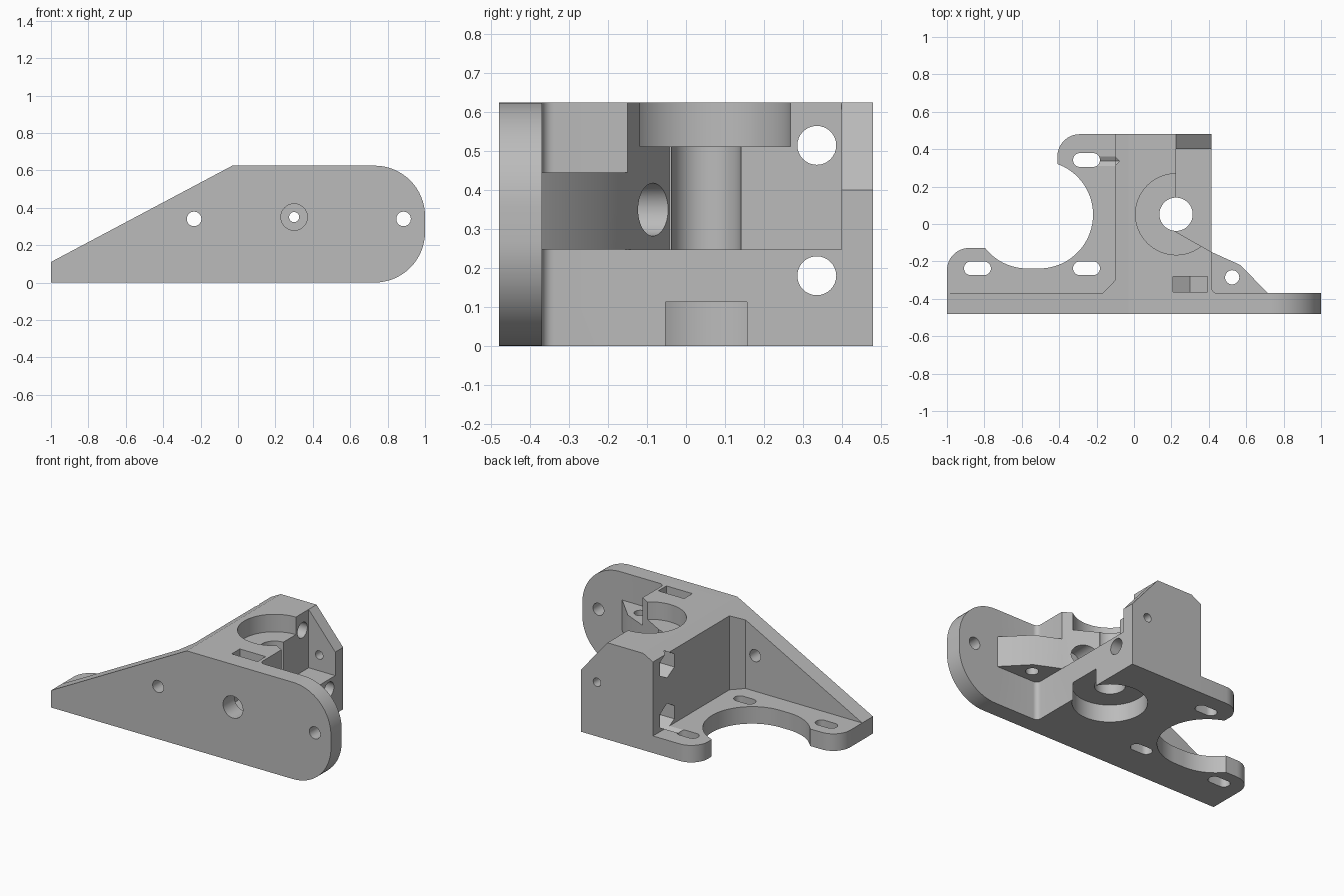
import bpy, bmesh
from math import cos, sin, radians

cube = bpy.data.objects.get("Cube")
if cube:
    bpy.data.objects.remove(cube, do_unlink=True)

grey = bpy.data.materials.new("plain_grey")
grey.use_nodes = True
colour = (0.5, 0.5, 0.5, 1)
grey.diffuse_color = colour
grey.node_tree.nodes["Principled BSDF"].inputs["Base Color"].default_value = colour


def arc(cx, cy, r, a0, a1, n=16):
    steps = [radians(a0 + (a1 - a0) * i / n) for i in range(n + 1)]
    return [(cx + r * cos(a), cy + r * sin(a)) for a in steps]


def circle(cx, cy, r, n=48, start=0):
    return arc(cx, cy, r, start, start + 360, n)[:-1]


def slot(cx, cy, half, r):
    return arc(cx + half - r, cy, r, -90, 90) + arc(cx - half + r, cy, r, 90, 270)


def prism(name, outline, axis, lo, hi):
    """Extrude a 2D outline along an axis, from lo to hi."""
    place = {"x": lambda u, v, w: (w, u, v),
             "y": lambda u, v, w: (u, w, v),
             "z": lambda u, v, w: (u, v, w)}[axis]
    bm = bmesh.new()
    ends = [[bm.verts.new(place(u, v, w)) for u, v in outline] for w in (lo, hi)]
    for end in ends:
        bm.faces.new(end)
    n = len(outline)
    for i in range(n):
        j = (i + 1) % n
        bm.faces.new((ends[0][i], ends[0][j], ends[1][j], ends[1][i]))
    bmesh.ops.recalc_face_normals(bm, faces=bm.faces)
    mesh = bpy.data.meshes.new(name)
    bm.to_mesh(mesh)
    bm.free()
    mesh.materials.append(grey)
    ob = bpy.data.objects.new(name, mesh)
    bpy.context.collection.objects.link(ob)
    return ob


def combine(target, tool, operation):
    mod = target.modifiers.new("combine", "BOOLEAN")
    mod.object, mod.operation, mod.solver = tool, operation, "EXACT"
    bpy.context.view_layer.objects.active = target
    bpy.ops.object.modifier_apply(modifier=mod.name)
    bpy.data.objects.remove(tool, do_unlink=True)


def cut(target, outline, axis, lo, hi):
    combine(target, prism("cutter", outline, axis, lo, hi), "DIFFERENCE")


TOP, BACK, FRONT, INNER = 0.625, 0.48, -0.48, -0.37
SIDE, SHAFT_X, SHAFT_Y = 0.415, 0.225, 0.052
FEED_X, FEED_Z = 0.3, 0.35

# Front plate: sloped on one end, rounded on the other
bracket = prism("motor_bracket",
                [(-1, 0)] + arc(0.73, 0.27, 0.27, -90, 0)
                + arc(0.73, TOP - 0.27, 0.27, 0, 90) + [(-0.03, TOP), (-1, 0.11)],
                "y", FRONT, INNER)

# Base plate with the large round motor opening
base = prism("base_plate",
             [(-1, FRONT), (-0.05, FRONT), (-0.05, BACK)]
             + arc(-0.29, 0.36, 0.12, 90, 180)
             + arc(-0.507, 0.05, 0.288, 70, -90, 40)
             + arc(-0.57, 0.05, 0.288, -90, -142)
             + arc(-0.88, -0.248, 0.12, 90, 180),
             "z", 0, 0.11)
for x, y in ((-0.837, -0.237), (-0.254, -0.237), (-0.254, 0.342)):
    cut(base, slot(x, y, 0.072, 0.037), "z", -0.1, 0.3)

# Main block with corner web and small inner fillet
block = prism("main_block",
              [(-0.1, BACK), (-0.1, -0.3), (-0.167, INNER), (-0.167, -0.42),
               (0.445, -0.42)] + arc(0.445, -0.34, 0.03, 270, 180, 6)
              + [(SIDE, BACK)],
              "z", 0, TOP)
cut(block, [(-0.03, TOP), (-1, 0.11), (-1, 0.9), (-0.03, 0.9)], "y", -0.6, 0.6)

# Side recess and chamfered back wall
cut(block, [(SHAFT_X, -0.042), (SIDE, -0.15), (0.6, -0.15), (0.6, 0.4), (SHAFT_X, 0.4)],
    "z", 0.248, 0.8)
cut(block, [(SHAFT_X, TOP), (SIDE, 0.4), (0.6, 0.4), (0.6, 0.8), (SHAFT_X, 0.8)],
    "y", 0.3, 0.6)

# Gusset beside the block with a vertical pivot hole
gusset = prism("gusset",
               [(0.4, -0.42), (0.715, -0.42), (0.715, INNER), (0.57, -0.22),
                (SIDE, -0.15), (0.4, -0.15)],
               "z", 0.248, 0.445)

for part in (base, block, gusset):
    combine(bracket, part, "UNION")
cut(bracket, circle(0.525, -0.285, 0.038, 32), "z", 0.2, 0.6)

# Shaft bore and the two bearing pockets
cut(bracket, circle(SHAFT_X, SHAFT_Y, 0.089), "z", -0.1, 0.8)
cut(bracket, circle(SHAFT_X, SHAFT_Y, 0.217, 64), "z", 0.512, 0.8)
cut(bracket, circle(SHAFT_X, SHAFT_Y, 0.217, 64), "z", -0.1, 0.112)

# Feed path: front bore, nut slot, narrow channel, rear bore
cut(bracket, [(0.209, 0.3), (FEED_X, 0.247), (0.394, 0.3), (0.394, 0.8), (0.209, 0.8)],
    "y", -0.363, -0.28)
cut(bracket, circle(FEED_X, FEED_Z, 0.071, 32), "y", -0.6, -0.33)
cut(bracket, circle(FEED_X, FEED_Z, 0.068, 32), "y", -0.2, 0.1)
cut(bracket, circle(FEED_X, FEED_Z, 0.027, 32), "y", -0.4, 0.6)

# Plate mounting holes
for x in (-0.235, 0.885):
    cut(bracket, circle(x, 0.34, 0.039, 32), "y", -0.6, -0.3)

# Cross bolts with hexagonal nut pockets
for z in (0.18, 0.515):
    cut(bracket, circle(0.336, z, 0.05, 32), "x", -0.3, 0.6)
    cut(bracket, circle(0.336, z, 0.085, 6, 90), "x", -0.3, 0.0)

bpy.ops.object.select_all(action="DESELECT")
bracket.select_set(True)
bpy.context.view_layer.objects.active = bracket
bpy.ops.object.shade_smooth_by_angle(angle=radians(25))
